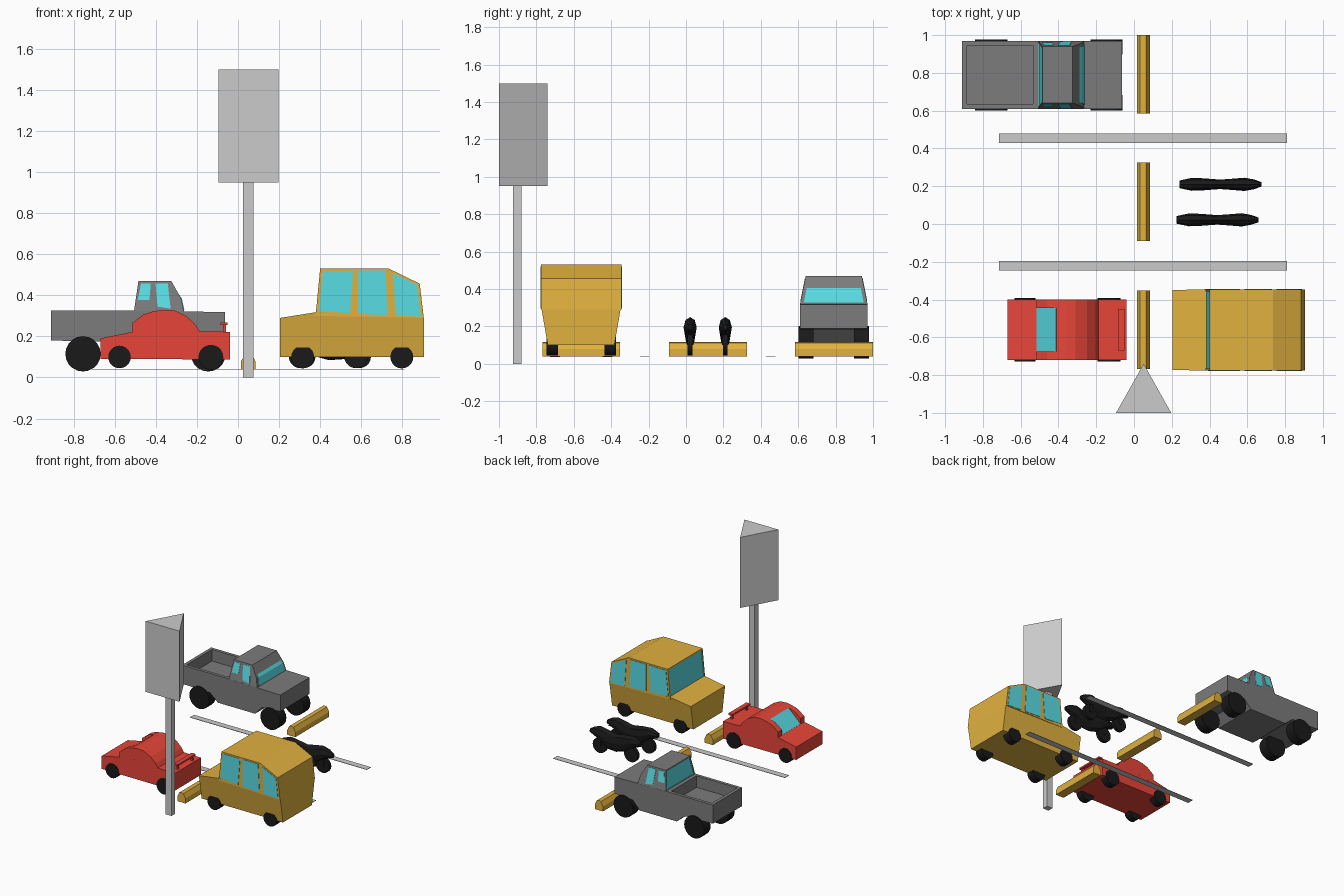
import bpy, bmesh, math
from mathutils import Vector

if "Cube" in bpy.data.objects:
    bpy.data.objects.remove(bpy.data.objects["Cube"])


def material(name, rgb):
    m = bpy.data.materials.new(name)
    m.diffuse_color = (*rgb, 1)
    m.use_nodes = True
    m.node_tree.nodes["Principled BSDF"].inputs["Base Color"].default_value = m.diffuse_color
    return m


RED = material("red_paint", (0.8, 0.06, 0.04))
GOLD = material("yellow_paint", (0.75, 0.44, 0.05))
STEEL = material("dark_grey_paint", (0.2, 0.2, 0.2))
BLACK = material("black_rubber", (0.01, 0.01, 0.01))
GLASS = material("cyan_glass", (0.1, 0.72, 0.78))


def finish(bm, name, *mats):
    me = bpy.data.meshes.new(name)
    bmesh.ops.recalc_face_normals(bm, faces=bm.faces)
    bm.to_mesh(me)
    bm.free()
    for m in mats:
        if m:
            me.materials.append(m)
    ob = bpy.data.objects.new(name, me)
    bpy.context.collection.objects.link(ob)
    return ob


def box(name, x, y, z, mat=None):
    bm = bmesh.new()
    bmesh.ops.create_cube(bm, size=1)
    for v in bm.verts:
        v.co = [r[0] + (c + 0.5) * (r[1] - r[0]) for r, c in zip((x, y, z), v.co)]
    return finish(bm, name, mat)


def prism(name, profile, yc, half, mat, glass=(), tray=None):
    """Side profile (x, z) spread across y; half(z) is the half width.
    glass: profile edges that hold a window; tray: (edge, rim, depth) of a cargo bed."""
    bm = bmesh.new()
    sides = [[bm.verts.new((x, yc + s * half(z), z)) for x, z in profile] for s in (-1, 1)]
    a, b = sides
    n = len(profile)
    bm.faces.new(a)
    bm.faces.new(b[::-1])
    strip = [bm.faces.new((a[i], b[i], b[(i + 1) % n], a[(i + 1) % n])) for i in range(n)]
    bmesh.ops.recalc_face_normals(bm, faces=bm.faces)
    for i in glass:
        bmesh.ops.inset_individual(bm, faces=[strip[i]], thickness=0.014, depth=0)
        strip[i].material_index = 1
        bmesh.ops.inset_individual(bm, faces=[strip[i]], thickness=0.001, depth=-0.005)
    if tray:
        edge, rim, depth = tray
        bmesh.ops.inset_individual(bm, faces=[strip[edge]], thickness=rim, depth=0)
        bmesh.ops.inset_individual(bm, faces=[strip[edge]], thickness=0.0001, depth=-depth)
    return finish(bm, name, mat, GLASS)


def side_windows(name, panes, yc, half):
    """Flat panes lying on both flanks of a body."""
    bm = bmesh.new()
    for s in (-1, 1):
        for pane in panes:
            vs = [[bm.verts.new((x, yc + s * (half(z) + d), z)) for x, z in pane]
                  for d in (0.002, -0.004)]
            bm.faces.new(vs[0])
            bm.faces.new(vs[1][::-1])
            n = len(pane)
            for i in range(n):
                j = (i + 1) % n
                bm.faces.new((vs[0][i], vs[1][i], vs[1][j], vs[0][j]))
    return finish(bm, name, GLASS)


def wheel(name, x, y, z, r, width):
    bpy.ops.mesh.primitive_cylinder_add(vertices=20, radius=r, depth=width, location=(x, y, z),
                                        rotation=(math.pi / 2, 0, 0))
    ob = bpy.context.object
    ob.name = name
    ob.data.materials.append(BLACK)
    bpy.ops.object.shade_smooth_by_angle()
    return ob


def wheel_pairs(name, yc, track, width, axles):
    for x, z, r in axles:
        for s in (-1, 1):
            wheel(name, x, yc + s * track, z, r, width)


# Parking sign: square pole with a three-sided board
box("sign_pole", (0.025, 0.075), (-0.925, -0.88), (0, 0.96))
bm = bmesh.new()
tri = bm.faces.new([bm.verts.new((x, y, 0.95)) for x, y in ((-0.095, -1), (0.197, -1), (0.051, -0.74))])
up = bmesh.ops.extrude_face_region(bm, geom=[tri], use_keep_orig=True)["geom"]
bmesh.ops.translate(bm, vec=(0, 0, 0.55), verts=[v for v in up if isinstance(v, bmesh.types.BMVert)])
finish(bm, "sign_board")

# Bay stripes
for y in (-0.222, 0.453):
    box("bay_stripe", (-0.714, 0.81), (y - 0.025, y + 0.025), (0.038, 0.041))

# Wheel stops
STOP = [(0.015, 0.04), (0.015, 0.078), (0.033, 0.112), (0.042, 0.116),
        (0.058, 0.116), (0.067, 0.112), (0.085, 0.078), (0.085, 0.04)]
for y in (-0.56, 0.117, 0.792):
    prism("wheel_stop", STOP, y, lambda z: 0.208, GOLD)

# Pickup truck
TY = 0.79
prism("truck_body", [(-0.91, 0.18), (-0.91, 0.325), (-0.51, 0.325), (-0.265, 0.322), (-0.063, 0.318),
                     (-0.063, 0.19), (-0.22, 0.18), (-0.28, 0.115), (-0.6, 0.115), (-0.67, 0.175)],
      TY, lambda z: 0.18, STEEL, tray=(1, 0.035, 0.09))


def cab_half(z):
    return 0.18 - (z - 0.32) * 0.2


prism("truck_cab", [(-0.507, 0.32), (-0.485, 0.47), (-0.325, 0.47), (-0.277, 0.385), (-0.263, 0.32)],
      TY, cab_half, STEEL, glass=(0,))
# Windscreen follows the two slopes at the cab front
bm = bmesh.new()
line = [(-0.328, 0.46), (-0.274, 0.385), (-0.261, 0.328)]
rows = [[bm.verts.new((x, TY + s * (cab_half(z) - 0.018), z)) for s in (-1, 1)] for x, z in line]
for p, q in zip(rows, rows[1:]):
    bm.faces.new((p[0], q[0], q[1], p[1]))
glass = finish(bm, "truck_windscreen", GLASS)
glass.modifiers.new("thickness", "SOLIDIFY").thickness = 0.005
side_windows("truck_side_windows", [
    [(-0.488, 0.378), (-0.472, 0.458), (-0.425, 0.458), (-0.431, 0.378)],
    [(-0.392, 0.345), (-0.402, 0.458), (-0.342, 0.458), (-0.328, 0.335)]], TY, cab_half)
wheel_pairs("truck_wheel", TY, 0.148, 0.08, [(-0.755, 0.115, 0.086), (-0.145, 0.113, 0.084)])

# Red coupe
CY = -0.56
prism("coupe_body", [(-0.67, 0.09), (-0.67, 0.19), (-0.515, 0.222), (-0.41, 0.322), (-0.365, 0.33),
                     (-0.31, 0.327), (-0.25, 0.298), (-0.205, 0.255), (-0.187, 0.225), (-0.04, 0.222),
                     (-0.04, 0.088)], CY, lambda z: 0.161, RED)
# Arched pillars either side of the windscreen
for s in (-1, 1):
    prism("coupe_pillar", [(-0.515, 0.2), (-0.515, 0.265), (-0.46, 0.307), (-0.41, 0.3225), (-0.38, 0.2)],
          CY + s * 0.138, lambda z: 0.0232, RED)
prism("coupe_windscreen", [(-0.515, 0.224), (-0.412, 0.322), (-0.408, 0.31), (-0.51, 0.214)],
      CY, lambda z: 0.114, GLASS)
# Rear spoiler on two struts
box("coupe_spoiler", (-0.085, -0.05), (CY - 0.11, CY + 0.11), (0.255, 0.268), RED)
for s in (-1, 1):
    box("coupe_spoiler_strut", (-0.073, -0.058), (CY + s * 0.09 - 0.008, CY + s * 0.09 + 0.008),
        (0.21, 0.26), RED)
wheel_pairs("coupe_wheel", CY, 0.14, 0.055, [(-0.577, 0.1, 0.055), (-0.132, 0.098, 0.061)])

# Van
VY = -0.561
prism("van_lower_body", [(0.204, 0.1), (0.204, 0.29), (0.38, 0.318), (0.905, 0.29), (0.905, 0.1)],
      VY, lambda z: 0.178 + (z - 0.1) * 0.173, GOLD)
prism("van_cabin", [(0.378, 0.3), (0.4, 0.53), (0.735, 0.53), (0.885, 0.457), (0.905, 0.29)],
      VY, lambda z: 0.215, GOLD, glass=(0,))
side_windows("van_side_windows", [
    [(0.393, 0.325), (0.414, 0.518), (0.562, 0.52), (0.546, 0.312)],
    [(0.584, 0.31), (0.584, 0.52), (0.718, 0.52), (0.73, 0.303)],
    [(0.768, 0.302), (0.755, 0.508), (0.873, 0.45), (0.89, 0.295)]], VY, lambda z: 0.216)
wheel_pairs("van_wheel", VY, 0.155, 0.062, [(0.315, 0.1, 0.056), (0.798, 0.1, 0.056)])

# Motorcycles: lofted body sections (x, z centre, half width, half height) on two wheels
SECTIONS = [(-0.215, 0.2, 0.02, 0.02), (-0.15, 0.2, 0.034, 0.045), (-0.09, 0.175, 0.032, 0.065),
            (0, 0.155, 0.025, 0.07), (0.07, 0.165, 0.03, 0.075), (0.13, 0.195, 0.035, 0.055),
            (0.18, 0.2, 0.026, 0.035), (0.22, 0.195, 0.012, 0.015)]
for cx, cy in ((0.44, 0.022), (0.455, 0.21)):
    bm = bmesh.new()
    rings = [[bm.verts.new((cx + x, cy + w * math.cos(t * math.pi / 4), z + h * math.sin(t * math.pi / 4)))
              for t in range(8)] for x, z, w, h in SECTIONS]
    for p, q in zip(rings, rings[1:]):
        for i in range(8):
            j = (i + 1) % 8
            bm.faces.new((p[i], p[j], q[j], q[i]))
    bm.faces.new(rings[0])
    bm.faces.new(rings[-1])
    finish(bm, "motorcycle_body", BLACK)
    for dx in (-0.135, 0.135):
        wheel("motorcycle_wheel", cx + dx, cy, 0.103, 0.058, 0.026)
        box("motorcycle_fork", (cx + dx - 0.012, cx + dx + 0.012), (cy - 0.017, cy + 0.017),
            (0.1, 0.19), BLACK)
